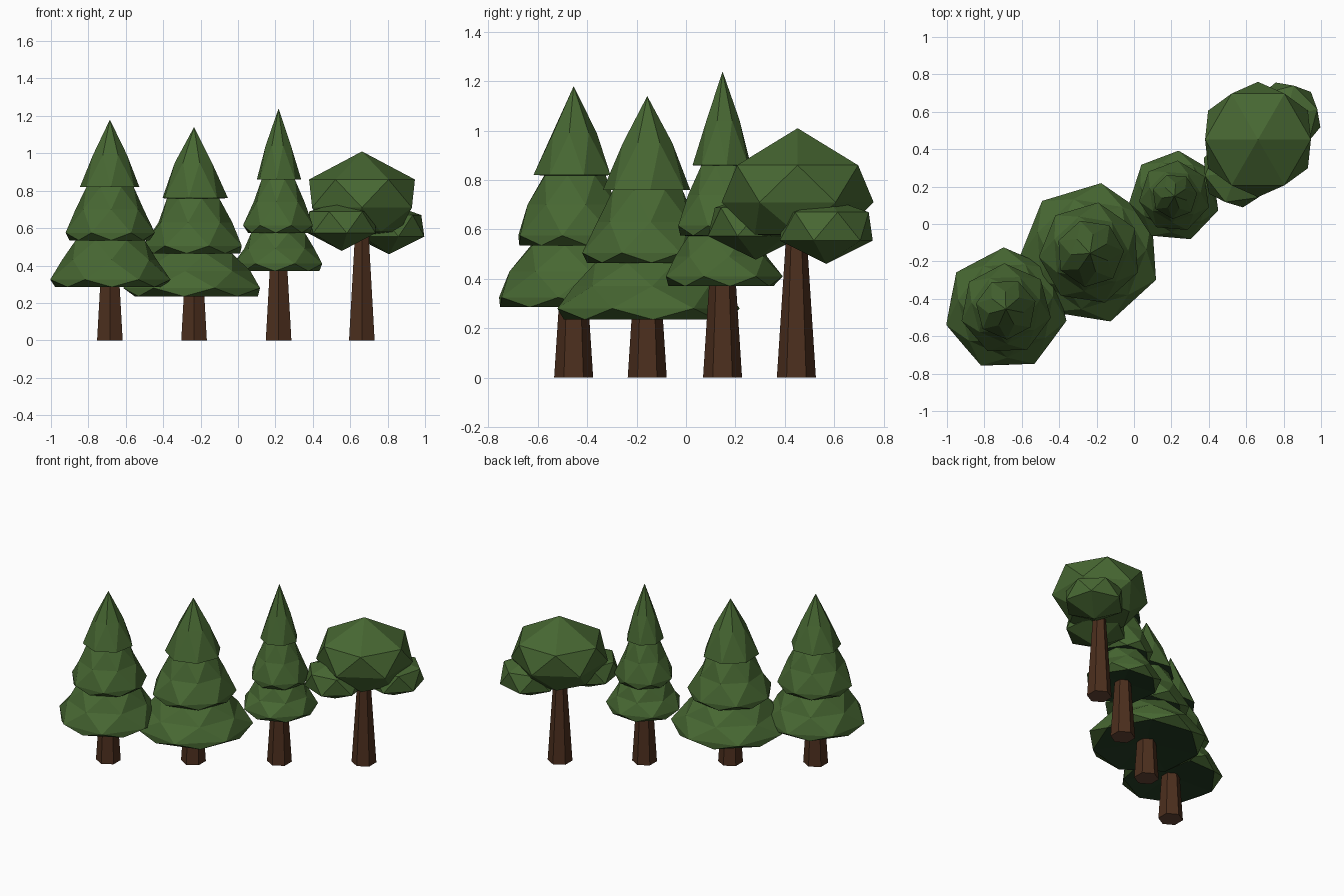
import bpy, bmesh, math

if "Cube" in bpy.data.objects:
    bpy.data.objects.remove(bpy.data.objects["Cube"])


def material(name, rgb):
    m = bpy.data.materials.new(name)
    m.diffuse_color = (*rgb, 1.0)
    m.use_nodes = True
    m.node_tree.nodes["Principled BSDF"].inputs["Base Color"].default_value = m.diffuse_color
    return m


GREEN = material("leaf_green", (0.063, 0.136, 0.032))
DARK = material("dark_underside_green", (0.018, 0.048, 0.018))
BROWN = material("bark_brown", (0.072, 0.028, 0.0125))
WOOD = material("cut_wood_brown", (0.13, 0.062, 0.035))


def finish(bm, name, mat, under=None):
    """Make the object; faces that look straight down take the second colour."""
    bmesh.ops.recalc_face_normals(bm, faces=bm.faces)
    bm.normal_update()
    if under:
        for f in bm.faces:
            f.material_index = int(f.normal.z < -0.95)
    me = bpy.data.meshes.new(name)
    bm.to_mesh(me)
    bm.free()
    me.materials.append(mat)
    if under:
        me.materials.append(under)
    ob = bpy.data.objects.new(name, me)
    bpy.context.collection.objects.link(ob)
    return ob


def faceted_stack(name, x, y, top, rings, bottom, sides, phase, under=None):
    """Top point, rings of (z, radius) each turned half a step, bottom point.
    phase is the angle in degrees of the first ring."""
    bm = bmesh.new()
    step = math.tau / sides
    loops = []
    for i, (z, r) in enumerate(rings):
        a0 = math.radians(phase) + (i % 2) * step / 2
        loops.append([bm.verts.new((x + r * math.cos(a0 + j * step),
                                    y + r * math.sin(a0 + j * step), z))
                      for j in range(sides)])
    tip = bm.verts.new((x, y, top))
    base = bm.verts.new((x, y, bottom))
    for j in range(sides):
        k = (j + 1) % sides
        bm.faces.new((tip, loops[0][j], loops[0][k]))
        bm.faces.new((base, loops[-1][k], loops[-1][j]))
        for i in range(len(loops) - 1):
            a, b = loops[i], loops[i + 1]
            if i % 2 == 0:      # lower ring is half a step ahead
                bm.faces.new((a[j], b[j], a[k]))
                bm.faces.new((b[j], b[k], a[k]))
            else:               # lower ring is half a step behind
                bm.faces.new((a[j], b[j], b[k]))
                bm.faces.new((a[j], b[k], a[k]))
    return finish(bm, name, GREEN, under)


def trunk(name, x, y, height):
    """Tapered six-sided trunk with a cut base."""
    bm = bmesh.new()
    loops = []
    for z in (0.0, height):
        r = 0.079 - 0.065 * z
        loops.append([bm.verts.new((x - r * math.sin(j * math.tau / 6),
                                    y + r * math.cos(j * math.tau / 6), z))
                      for j in range(6)])
    for j in range(6):
        k = (j + 1) % 6
        bm.faces.new((loops[0][j], loops[0][k], loops[1][k], loops[1][j]))
    bm.faces.new(loops[0])
    bm.faces.new(loops[1])
    return finish(bm, name, BROWN, WOOD)


# Three tiered conifers: position, tip height, phase, rings from top to bottom
conifers = [
    ("left_conifer", -0.685, -0.455, 1.18, 92,
     [(0.99, 0.094), (0.82, 0.163), (0.819, 0.13), (0.70, 0.187), (0.575, 0.245),
      (0.535, 0.22), (0.534, 0.19), (0.43, 0.26), (0.325, 0.33), (0.285, 0.298)]),
    ("wide_conifer", -0.235, -0.157, 1.14, 81,
     [(0.95, 0.103), (0.76, 0.182), (0.759, 0.145), (0.63, 0.205), (0.505, 0.275),
      (0.465, 0.247), (0.464, 0.22), (0.37, 0.302), (0.28, 0.38), (0.235, 0.342)]),
    ("slim_conifer", 0.217, 0.148, 1.24, 85,
     [(1.04, 0.07), (0.86, 0.122), (0.859, 0.092), (0.74, 0.14), (0.615, 0.192),
      (0.575, 0.172), (0.574, 0.148), (0.49, 0.193), (0.41, 0.245), (0.37, 0.22)]),
]
for name, x, y, top, phase, rings in conifers:
    faceted_stack(name + "_foliage", x, y, top, rings, rings[-1][0] + 0.03,
                  7, phase, DARK)
    trunk(name + "_trunk", x, y, 0.48)

# Broadleaf tree with one large crown and two side clumps
trunk("broadleaf_trunk", 0.662, 0.447, 0.64)
faceted_stack("broadleaf_crown", 0.663, 0.452, 1.01,
              [(0.86, 0.283), (0.71, 0.308), (0.58, 0.2)], 0.56, 6, 0)
clump = [(0.67, 0.178), (0.555, 0.195)]
faceted_stack("right_leaf_clump", 0.808, 0.568, 0.73, clump, 0.46, 6, 15)
faceted_stack("left_leaf_clump", 0.555, 0.282, 0.745,
              [(z + 0.018, r) for z, r in clump], 0.478, 6, 8)
